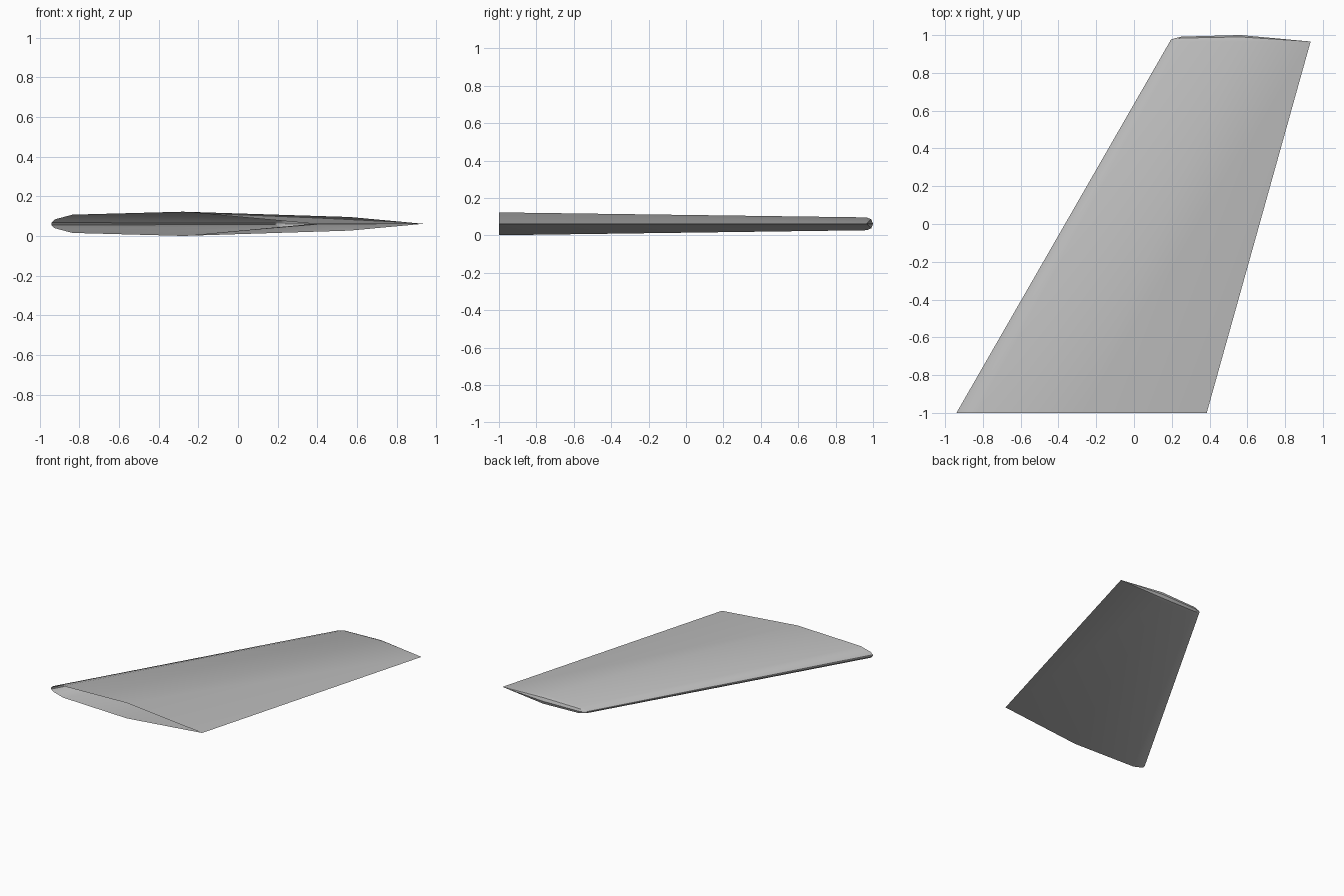
import bpy, bmesh, math

cube = bpy.data.objects.get("Cube")
if cube:
    bpy.data.objects.remove(cube, do_unlink=True)

# Painted metal
grey = bpy.data.materials.new("light_grey")
grey.use_nodes = True
grey.diffuse_color = (0.5, 0.5, 0.5, 1)
grey.node_tree.nodes["Principled BSDF"].inputs["Base Color"].default_value = (0.5, 0.5, 0.5, 1)

MID_Z = 0.062
ROOT_Y, TIP_Y = -1.0, 0.966
ROOT_NOSE, ROOT_CHORD = -0.94, 1.325
TIP_NOSE, TIP_CHORD = 0.19, 0.745
CAP_STEPS = 4

# Half airfoil: fraction of chord, half thickness at the root
HALF = [(0, 0.006), (0.012, 0.022), (0.08, 0.046), (0.5, 0.061), (1, 0)]
TAPER = TIP_CHORD / ROOT_CHORD

bm = bmesh.new()


def half_row(nose, chord, y, scale, angle):
    """Row of points along the chord, swung about the chord line by angle."""
    row = []
    for f, h in HALF:
        r = h * scale
        row.append(bm.verts.new((nose + f * chord,
                                 y + r * math.sin(angle),
                                 MID_Z + r * math.cos(angle))))
    return row


# Upper skin, rounded tip, then lower skin; the root end stays open
rows = [half_row(ROOT_NOSE, ROOT_CHORD, ROOT_Y, 1, 0)]
for i in range(CAP_STEPS + 1):
    rows.append(half_row(TIP_NOSE, TIP_CHORD, TIP_Y, TAPER, math.pi * i / CAP_STEPS))
rows.append(half_row(ROOT_NOSE, ROOT_CHORD, ROOT_Y, 1, math.pi))
for a, b in zip(rows, rows[1:]):
    for i in range(len(HALF) - 1):
        bm.faces.new((a[i], a[i + 1], b[i + 1], b[i]))

# Blunt leading edge strip and the front corner of the tip
bm.faces.new((rows[0][0], rows[1][0], rows[-2][0], rows[-1][0]))
bm.faces.new([row[0] for row in rows[1:-1]])

# Close the sharp trailing edge
bmesh.ops.remove_doubles(bm, verts=bm.verts, dist=0.0001)
bmesh.ops.recalc_face_normals(bm, faces=bm.faces)
top = max(bm.faces, key=lambda f: f.calc_area() * (f.calc_center_median().z > MID_Z))
if top.normal.z < 0:
    bmesh.ops.reverse_faces(bm, faces=bm.faces)

mesh = bpy.data.meshes.new("wing_panel")
bm.to_mesh(mesh)
bm.free()
mesh.materials.append(grey)
wing = bpy.data.objects.new("wing_panel", mesh)
bpy.context.collection.objects.link(wing)

# Smooth skin with crisp edges
bpy.ops.object.select_all(action='DESELECT')
wing.select_set(True)
bpy.context.view_layer.objects.active = wing
bpy.ops.object.shade_smooth_by_angle(angle=math.radians(35))
